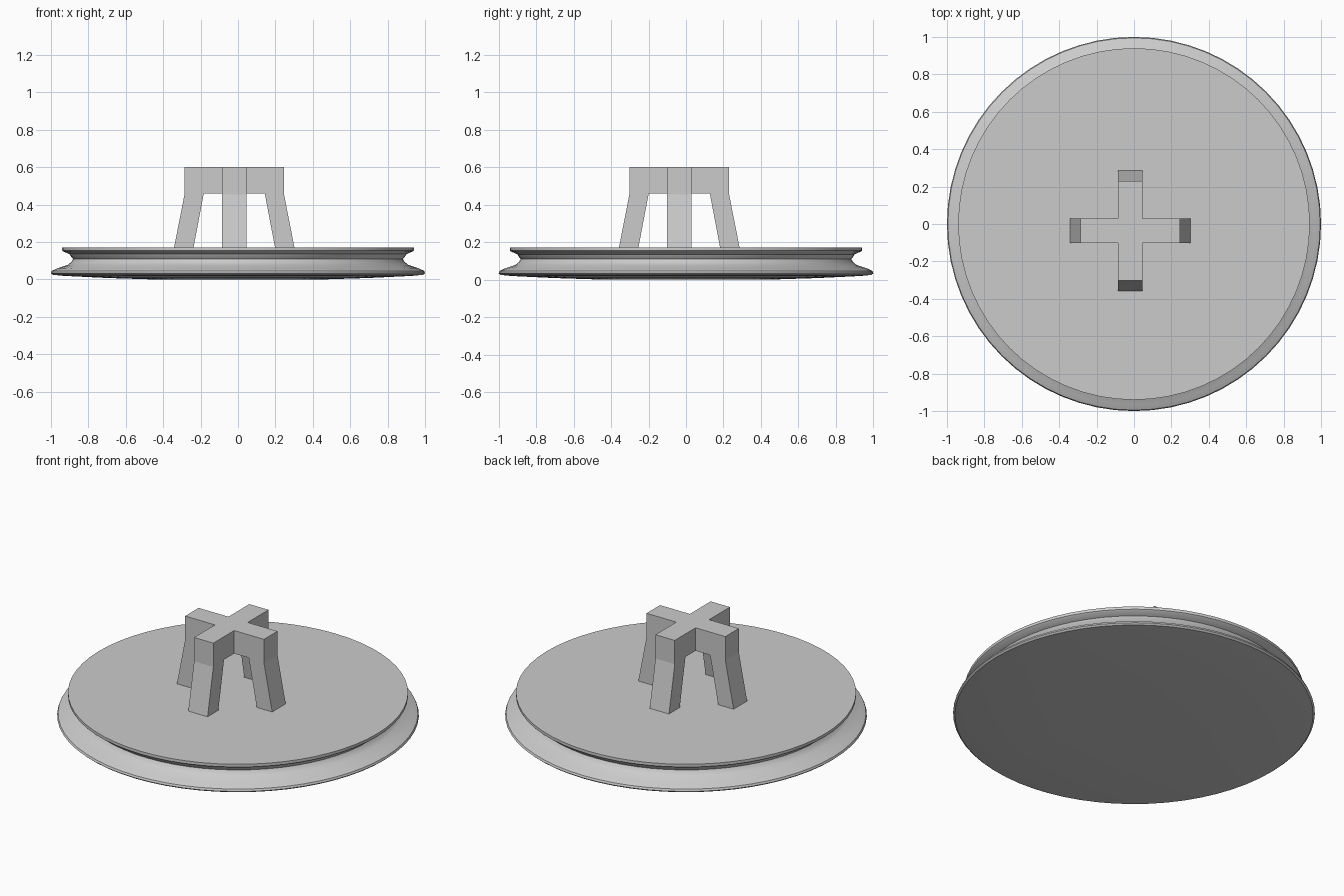
import bpy, bmesh, math
from mathutils import Vector, Matrix

if "Cube" in bpy.data.objects:
    bpy.data.objects.remove(bpy.data.objects["Cube"])


def make_object(name, bm):
    bmesh.ops.remove_doubles(bm, verts=bm.verts, dist=0.0005)
    bmesh.ops.recalc_face_normals(bm, faces=bm.faces)
    mesh = bpy.data.meshes.new(name)
    bm.to_mesh(mesh)
    bm.free()
    obj = bpy.data.objects.new(name, mesh)
    bpy.context.collection.objects.link(obj)
    return obj


# Grooved round base: lathe profile (radius, height)
SIDES = 64
profile = [(0.45, 0.0), (0.70, 0.008), (0.93, 0.019), (0.99, 0.025),
           (1.0, 0.034), (0.995, 0.046), (0.965, 0.06), (0.91, 0.078),
           (0.89, 0.095), (0.882, 0.11), (0.895, 0.125), (0.90, 0.135),
           (0.935, 0.15), (0.94, 0.155), (0.94, 0.172)]
bm = bmesh.new()
rings = []
for r, z in profile:
    rings.append([bm.verts.new((r * math.cos(2 * math.pi * i / SIDES),
                                r * math.sin(2 * math.pi * i / SIDES), z))
                  for i in range(SIDES)])
for a, b in zip(rings, rings[1:]):
    for i in range(SIDES):
        j = (i + 1) % SIDES
        bm.faces.new((a[i], a[j], b[j], b[i]))
bm.faces.new(rings[0][::-1])
bm.faces.new(rings[-1])
base = make_object("round_base", bm)
bpy.context.view_layer.objects.active = base
base.select_set(True)
bpy.ops.object.shade_smooth_by_angle(angle=math.radians(30))

# Cross-shaped handle: a centre square and four arms with splayed legs
W = 0.065
arm = [(W, 0.60), (0.266, 0.60), (0.266, 0.455), (0.323, 0.165),
       (0.219, 0.165), (0.163, 0.46), (W, 0.46)]
bm = bmesh.new()
for z in (0.60, 0.46):
    bm.faces.new([bm.verts.new((x, y, z))
                  for x, y in ((-W, -W), (W, -W), (W, W), (-W, W))])
for k in range(4):
    turn = Matrix.Rotation(k * math.pi / 2, 3, 'Z')
    left, right = [[bm.verts.new(turn @ Vector((r, y, z))) for r, z in arm]
                   for y in (-W, W)]
    bm.faces.new(left)
    bm.faces.new(right[::-1])
    for i in range(len(arm) - 1):
        bm.faces.new((left[i], right[i], right[i + 1], left[i + 1]))
handle = make_object("cross_handle", bm)
handle.location = (-0.02, -0.036, 0)
